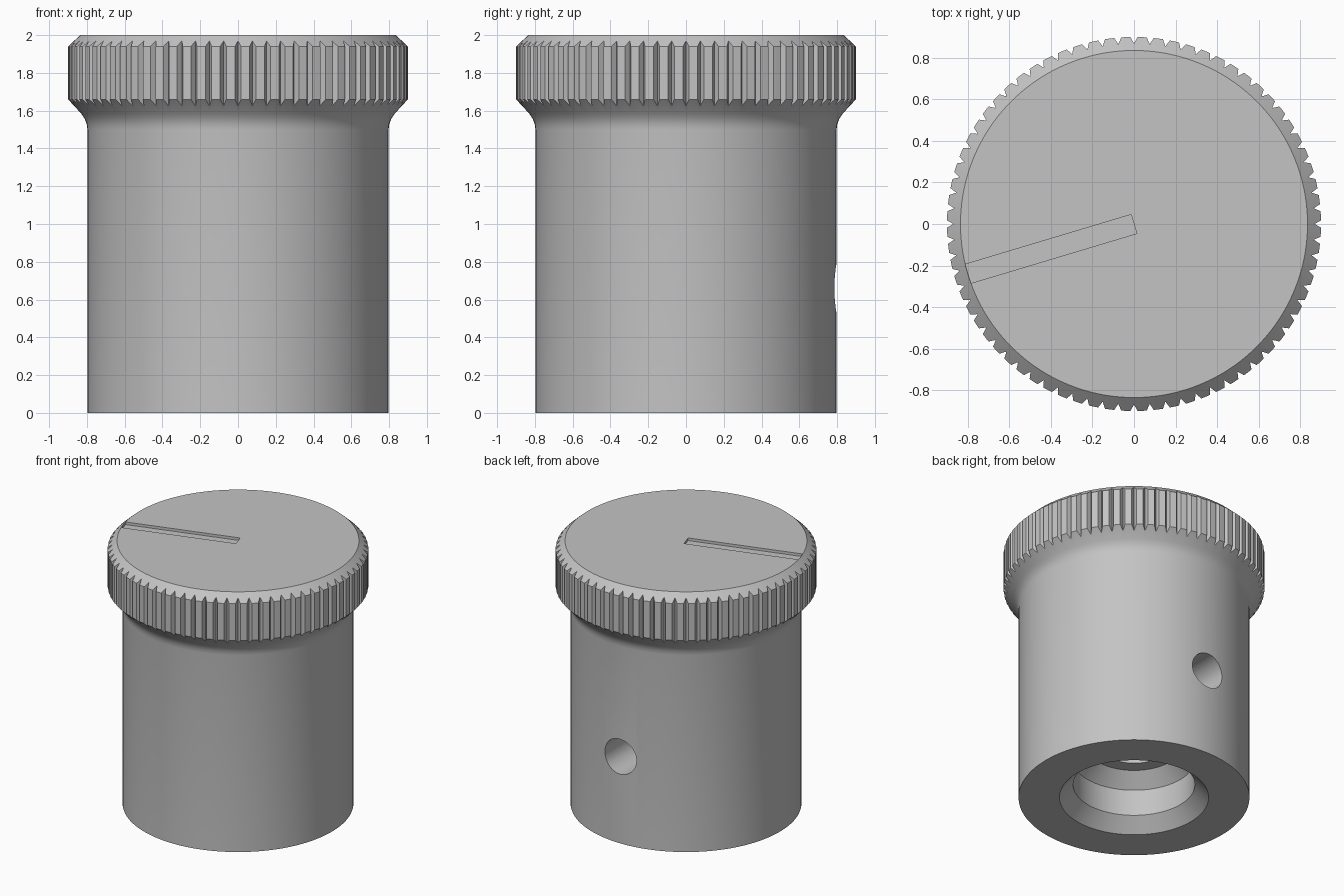
import bpy, bmesh
from math import pi, cos, sin, radians
from mathutils import Matrix, Vector

if "Cube" in bpy.data.objects:
    bpy.data.objects.remove(bpy.data.objects["Cube"])

SEGMENTS = 144
TEETH = 72

grey = bpy.data.materials.new("plain_grey")
grey.use_nodes = True
colour = (0.55, 0.55, 0.55, 1)
grey.diffuse_color = colour
grey.node_tree.nodes["Principled BSDF"].inputs["Base Color"].default_value = colour


def finish(bm, name):
    bmesh.ops.recalc_face_normals(bm, faces=bm.faces)
    mesh = bpy.data.meshes.new(name)
    bm.to_mesh(mesh)
    bm.free()
    mesh.materials.append(grey)
    obj = bpy.data.objects.new(name, mesh)
    bpy.context.collection.objects.link(obj)
    return obj


def lathe(name, profile):
    """Revolve (radius, height) points; both ends lie off the axis and are capped."""
    bm = bmesh.new()
    rings = []
    for r, z in profile:
        rings.append([bm.verts.new((r * cos(2 * pi * i / SEGMENTS), r * sin(2 * pi * i / SEGMENTS), z))
                      for i in range(SEGMENTS)])
    for a, b in zip(rings, rings[1:]):
        for i in range(SEGMENTS):
            j = (i + 1) % SEGMENTS
            bm.faces.new((a[i], a[j], b[j], b[i]))
    bm.faces.new(rings[0])
    bm.faces.new(rings[-1])
    return finish(bm, name)


def cut(target, cutter):
    cutter.hide_render = True
    mod = target.modifiers.new("cut", "BOOLEAN")
    mod.operation = "DIFFERENCE"
    mod.solver = "EXACT"
    mod.object = cutter
    bpy.context.view_layer.objects.active = target
    bpy.ops.object.modifier_apply(modifier=mod.name)
    bpy.data.objects.remove(cutter)


# Knob: shaft bore, countersink, barrel, flared neck and bevelled head
knob = lathe("knob", [
    (0.22, 1.3), (0.22, 0.4), (0.32, 0.4), (0.42, 0.3), (0.42, 0.1), (0.515, 0),
    (0.797, 0), (0.797, 1.5), (0.801, 1.53), (0.812, 1.557), (0.83, 1.585),
    (0.9, 1.66), (0.9, 1.94), (0.835, 2)])

# Grip notches: V-shaped prisms around the head
bm = bmesh.new()
for k in range(TEETH):
    turn = Matrix.Rotation(2 * pi * k / TEETH, 4, "Z")
    outline = ((0.868, 0), (0.95, 0.043), (0.95, -0.043))
    low, high = [[bm.verts.new(turn @ Vector((x, y, z))) for x, y in outline]
                 for z in (1.5, 2.1)]
    bm.faces.new(low)
    bm.faces.new(high)
    for i in range(3):
        j = (i + 1) % 3
        bm.faces.new((low[i], low[j], high[j], high[i]))
cut(knob, finish(bm, "grip_notches"))

# Pointer slot from the centre to the rim of the top
bm = bmesh.new()
bmesh.ops.create_cube(bm, size=1, matrix=Matrix.Rotation(radians(196.7), 4, "Z")
                      @ Matrix.Translation((0.4165, 0, 2.03))
                      @ Matrix.Diagonal((0.833, 0.095, 0.1, 1)))
cut(knob, finish(bm, "pointer_slot"))

# Set screw hole through the back wall into the bore
bm = bmesh.new()
bmesh.ops.create_cone(bm, cap_ends=True, segments=48, radius1=0.133, radius2=0.133, depth=0.9,
                      matrix=Matrix.Translation((0, 0.55, 0.66)) @ Matrix.Rotation(pi / 2, 4, "X"))
cut(knob, finish(bm, "screw_hole"))

bpy.ops.object.select_all(action="DESELECT")
knob.select_set(True)
bpy.context.view_layer.objects.active = knob
bpy.ops.object.shade_smooth_by_angle(angle=radians(25))
